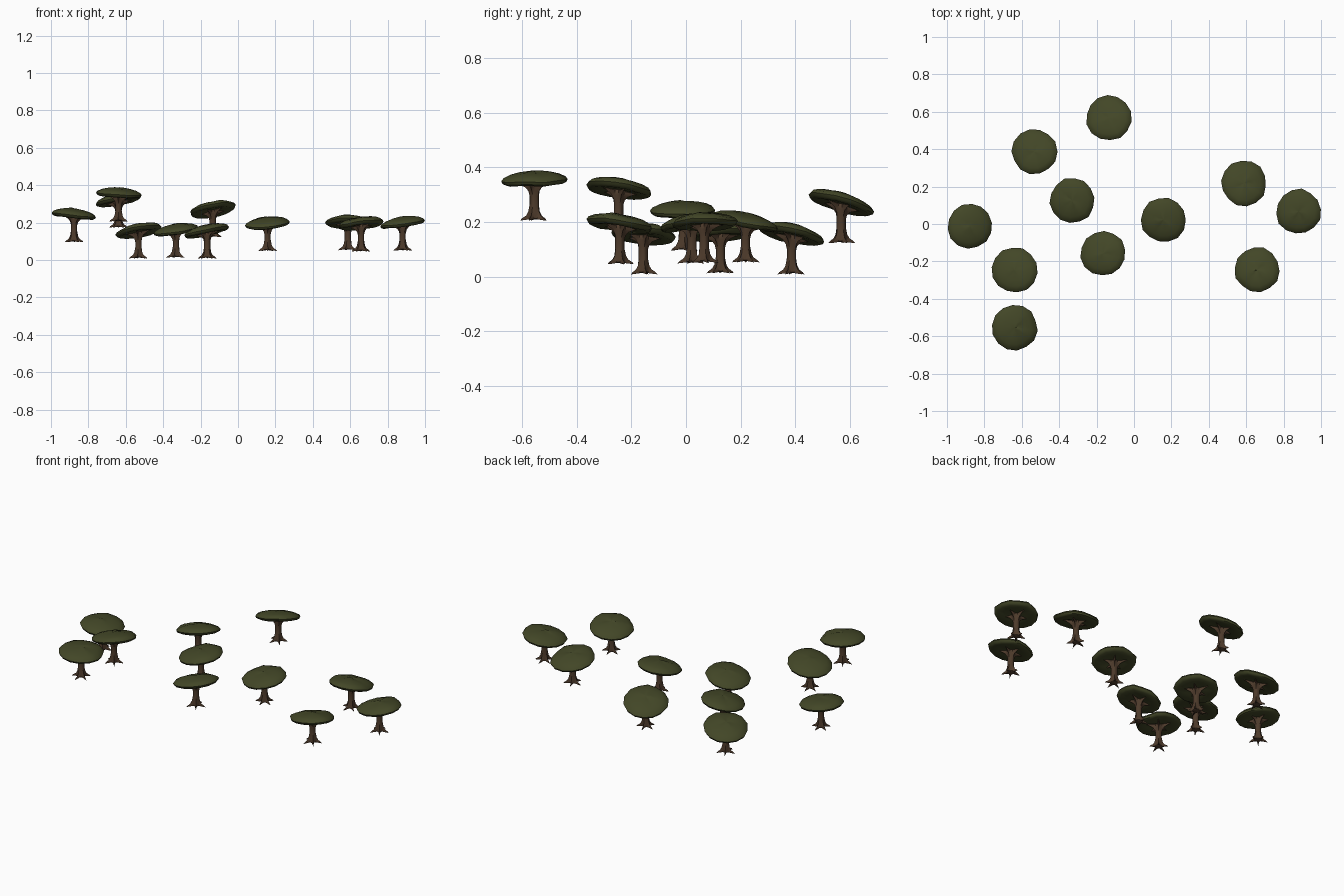
import bpy, bmesh, math, random

if "Cube" in bpy.data.objects:
    bpy.data.objects.remove(bpy.data.objects["Cube"])

random.seed(4)

def material(name, rgb):
    m = bpy.data.materials.new(name)
    m.diffuse_color = (*rgb, 1)
    m.use_nodes = True
    m.node_tree.nodes["Principled BSDF"].inputs["Base Color"].default_value = m.diffuse_color
    return m

LEAF = material("olive foliage", (0.055, 0.062, 0.020))
BARK = material("brown bark", (0.075, 0.043, 0.024))

def loft(name, rings, mat, place):
    """Skin closed rings of points, cap both ends, then move every point with place()."""
    bm = bmesh.new()
    loops = [[bm.verts.new(place(*p)) for p in ring] for ring in rings]
    n = len(loops[0])
    for a, b in zip(loops, loops[1:]):
        for i in range(n):
            j = (i + 1) % n
            bm.faces.new((a[i], a[j], b[j], b[i]))
    bm.faces.new(loops[0][::-1])
    bm.faces.new(loops[-1])
    bmesh.ops.recalc_face_normals(bm, faces=bm.faces)
    me = bpy.data.meshes.new(name)
    bm.to_mesh(me)
    bm.free()
    me.materials.append(mat)
    ob = bpy.data.objects.new(name, me)
    bpy.context.collection.objects.link(ob)
    bpy.ops.object.select_all(action='DESELECT')
    ob.select_set(True)
    bpy.context.view_layer.objects.active = ob
    bpy.ops.object.shade_smooth_by_angle(angle=math.radians(40))

# Canopy profile: (radius, height), underside centre -> rim -> crown
CAP = [(0.012, 0.142), (0.060, 0.137), (0.103, 0.131), (0.116, 0.137), (0.121, 0.147),
       (0.113, 0.158), (0.090, 0.169), (0.058, 0.177), (0.026, 0.181), (0.004, 0.182)]
# Trunk profile: (radius, lobe length, height); lobes make roots and branches
TRUNK = [(0.017, 0.036, 0.000), (0.021, 0.025, 0.008), (0.021, 0.010, 0.018),
         (0.019, 0.004, 0.032), (0.0165, 0.001, 0.060), (0.0165, 0.001, 0.090),
         (0.019, 0.003, 0.108), (0.021, 0.012, 0.122), (0.022, 0.036, 0.134),
         (0.020, 0.062, 0.139), (0.010, 0.010, 0.146)]

def tree(k, x, y, z, sx, sy):
    turn = random.uniform(0, 2 * math.pi)

    # The tilt grows with height, so roots stay level and the cap leans
    def place(px, py, pz):
        t = min(1, max(0, (pz - 0.03) / 0.09))
        return (x + px, y + py, z + pz + t * (sx * px + sy * py))

    n = 14
    wob = [random.uniform(0.965, 1.03) for _ in range(n)]
    cap = [[(r * wob[i] * math.cos(turn + 2 * math.pi * i / n),
             r * wob[i] * math.sin(turn + 2 * math.pi * i / n),
             h + (wob[i] - 1) * 0.08) for i in range(n)] for r, h in CAP]
    loft(f"canopy_{k}", cap, LEAF, place)

    n = 20
    rings = []
    for r, lobe, h in TRUNK:
        ring = []
        for i in range(n):
            a = 2 * math.pi * i / n
            rad = r + lobe * max(0, math.cos(5 * a)) ** 2
            # root tips reach the ground, gaps between them arch up a little
            lift = 0.008 * (1 - max(0, math.cos(5 * a))) if h == 0 else 0
            ring.append((rad * math.cos(a + turn), rad * math.sin(a + turn), h + lift * 0.6))
        rings.append(ring)
    loft(f"trunk_{k}", rings, BARK, place)

# x, y, base height, slope of the cap along x and y
TREES = [
    (-0.877, -0.010, 0.095, -0.10, 0.03),
    (-0.532, 0.387, 0.008, 0.17, -0.20),
    (-0.135, 0.568, 0.122, 0.17, -0.26),
    (-0.331, 0.126, 0.012, 0.14, 0.08),
    (0.158, 0.022, 0.048, 0.09, 0.14),
    (0.588, 0.218, 0.052, -0.02, -0.20),
    (0.880, 0.066, 0.050, 0.14, 0.02),
    (0.658, -0.243, 0.045, 0.12, -0.13),
    (-0.165, -0.157, 0.008, 0.22, -0.09),
    (-0.639, -0.247, 0.173, 0.18, -0.14),
    (-0.638, -0.555, 0.205, -0.06, 0.03),
]
for k, t in enumerate(TREES, 1):
    tree(k, *t)
